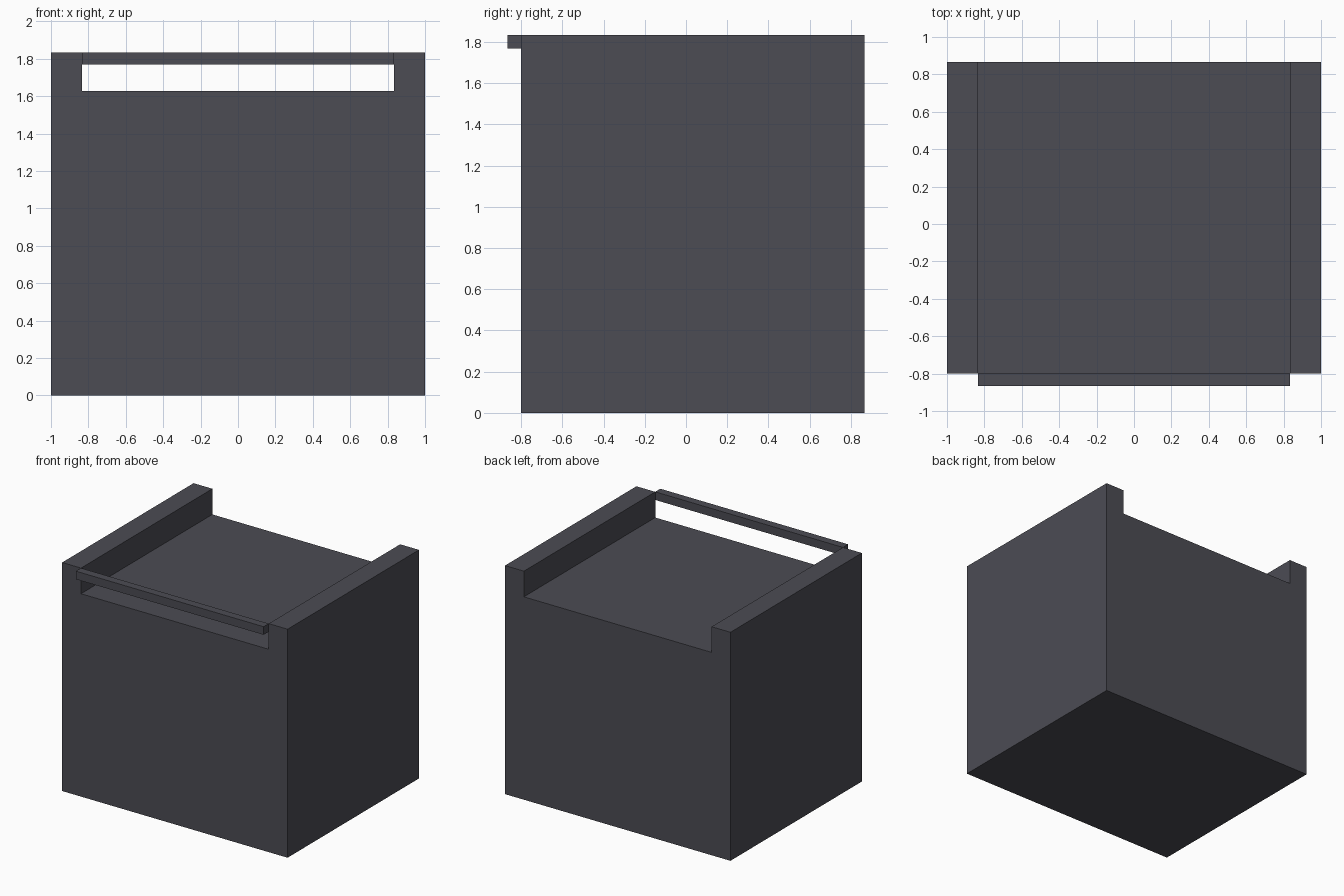
import bpy, bmesh

if "Cube" in bpy.data.objects:
    bpy.data.objects.remove(bpy.data.objects["Cube"])

charcoal = bpy.data.materials.new("charcoal grey")
charcoal.diffuse_color = (0.072, 0.072, 0.088, 1)
charcoal.use_nodes = True
charcoal.node_tree.nodes["Principled BSDF"].inputs["Base Color"].default_value = charcoal.diffuse_color


def extrude_profile(name, profile, y0, y1):
    """Extrude an x-z outline along y into a solid."""
    bm = bmesh.new()
    face = bm.faces.new([bm.verts.new((x, y0, z)) for x, z in profile])
    moved = bmesh.ops.extrude_face_region(bm, geom=[face])["geom"]
    verts = [g for g in moved if isinstance(g, bmesh.types.BMVert)]
    bmesh.ops.translate(bm, verts=verts, vec=(0, y1 - y0, 0))
    bmesh.ops.recalc_face_normals(bm, faces=bm.faces)
    mesh = bpy.data.meshes.new(name)
    bm.to_mesh(mesh)
    bm.free()
    mesh.materials.append(charcoal)
    obj = bpy.data.objects.new(name, mesh)
    bpy.context.collection.objects.link(obj)
    return obj


TOP, FLOOR, INNER = 1.833, 1.627, 0.833

# Block with raised side rails and an open channel between them
half = [(1, 0), (1, TOP), (INNER, TOP), (INNER, FLOOR)]
extrude_profile("body", half + [(-x, z) for x, z in reversed(half)], -0.8, 0.865)

# Thin bar across the front of the channel
bar = [(-INNER, 1.768), (INNER, 1.768), (INNER, TOP), (-INNER, TOP)]
extrude_profile("front_bar", bar, -0.865, -0.8)
